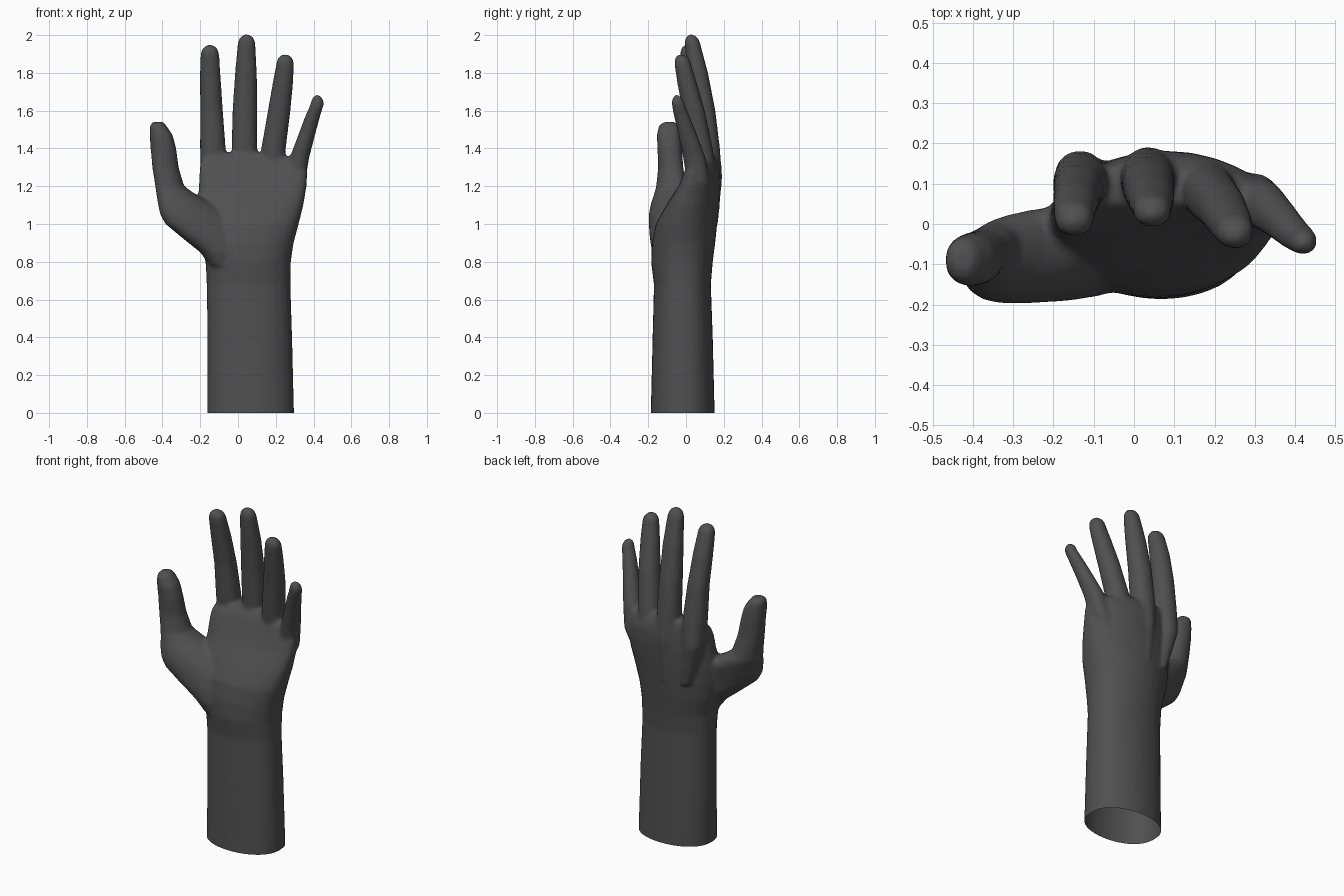
import bpy, bmesh, math

SIDES = 28
parts = bmesh.new()


def loft(rings):
    """Closed skin over level rings: (z, x0, x1, y0, y1, arch, skew)."""
    loops = []
    for z, x0, x1, y0, y1, *bend in rings:
        arch, skew = (bend + [0, 0])[:2]
        loop = []
        for i in range(SIDES):
            a = 2 * math.pi * i / SIDES
            c, s = math.cos(a), math.sin(a)
            x = (x0 + x1) / 2 + (x1 - x0) / 2 * c
            y = (y0 + y1) / 2 + (y1 - y0) / 2 * math.copysign(abs(s) ** 0.85, s)
            loop.append(parts.verts.new((x, y - arch * c * c + skew * c, z)))
        loops.append(loop)
    for a, b in zip(loops, loops[1:]):
        for i in range(SIDES):
            j = (i + 1) % SIDES
            parts.faces.new((a[i], a[j], b[j], b[i]))
    parts.faces.new(loops[0][::-1])
    parts.faces.new(loops[-1])


def finger(points):
    """Tapered finger through (z, x, y, half width, half depth), round tip."""
    z, x, y, w, d = points[-1]
    tip = [(z + 0.05 * math.sin(t), x, y - 0.006 * t, w * math.cos(t), d * math.cos(t))
           for t in (0.4, 0.8, 1.15, 1.4)]
    loft([(z, x - w, x + w, y - d, y + d) for z, x, y, w, d in points + tip])


# Forearm, wrist and palm
loft([(-0.06, -0.163, 0.297, -0.187, 0.152),
      (0.0, -0.163, 0.297, -0.187, 0.152),
      (0.4, -0.162, 0.287, -0.177, 0.142),
      (0.68, -0.166, 0.278, -0.17, 0.132),
      (0.8, -0.172, 0.280, -0.185, 0.142),
      (0.9, -0.2, 0.295, -0.18, 0.155, 0.01),
      (1.0, -0.215, 0.322, -0.16, 0.165, 0.02),
      (1.1, -0.215, 0.347, -0.105, 0.175, 0.035),
      (1.2, -0.208, 0.364, -0.04, 0.182, 0.05),
      (1.28, -0.205, 0.368, 0.0, 0.18, 0.06),
      (1.33, -0.2, 0.33, 0.02, 0.17, 0.05),
      (1.375, -0.17, 0.22, 0.05, 0.15, 0.03)])

# Thumb with its fleshy base and web
loft([(0.78, -0.15, -0.02, -0.16, 0.02),
      (0.85, -0.2, 0.02, -0.18, 0.04, 0, 0.02),
      (0.93, -0.3, 0.04, -0.185, 0.04, 0, 0.04),
      (1.0, -0.385, 0.02, -0.185, 0.03, 0, 0.05),
      (1.05, -0.413, -0.04, -0.185, 0.03, 0, 0.05),
      (1.11, -0.425, -0.13, -0.175, 0.03, 0, 0.045),
      (1.155, -0.432, -0.22, -0.165, 0.02, 0, 0.03),
      (1.2, -0.438, -0.285, -0.155, 0.0, 0, 0.02),
      (1.3, -0.454, -0.314, -0.147, -0.015, 0, 0.01),
      (1.4, -0.463, -0.327, -0.152, -0.02),
      (1.47, -0.468, -0.345, -0.155, -0.025),
      (1.52, -0.468, -0.378, -0.145, -0.035),
      (1.54, -0.452, -0.395, -0.12, -0.055)])

# Index, middle, ring and little finger, each rooted in a knuckle
finger([(1.0, -0.09, 0.125, 0.03, 0.03), (1.25, -0.135, 0.115, 0.062, 0.068),
        (1.4, -0.133, 0.1, 0.068, 0.07), (1.6, -0.14, 0.08, 0.06, 0.063),
        (1.78, -0.147, 0.045, 0.055, 0.056), (1.9, -0.149, 0.015, 0.049, 0.046)])
finger([(1.0, 0.035, 0.135, 0.03, 0.035), (1.25, 0.035, 0.122, 0.06, 0.07),
        (1.4, 0.034, 0.112, 0.068, 0.068), (1.6, 0.036, 0.093, 0.065, 0.063),
        (1.8, 0.042, 0.063, 0.058, 0.054), (1.955, 0.045, 0.034, 0.047, 0.042)])
finger([(1.0, 0.13, 0.12, 0.03, 0.035), (1.25, 0.185, 0.095, 0.055, 0.068),
        (1.4, 0.188, 0.075, 0.065, 0.067), (1.6, 0.218, 0.04, 0.06, 0.06),
        (1.75, 0.238, 0.005, 0.054, 0.052), (1.85, 0.25, -0.018, 0.047, 0.044)])
finger([(1.05, 0.23, 0.08, 0.03, 0.035), (1.22, 0.3, 0.065, 0.055, 0.062),
        (1.35, 0.325, 0.045, 0.052, 0.06), (1.47, 0.363, 0.01, 0.045, 0.05),
        (1.57, 0.395, -0.022, 0.04, 0.042), (1.635, 0.42, -0.042, 0.036, 0.035)])

mesh = bpy.data.meshes.new("hand")
bmesh.ops.recalc_face_normals(parts, faces=parts.faces)
parts.to_mesh(mesh)
parts.free()
hand = bpy.data.objects.new("hand", mesh)
bpy.context.collection.objects.link(hand)

# Fuse the parts into one skin and soften the joins
fuse = hand.modifiers.new("fuse", "REMESH")
fuse.mode = "VOXEL"
fuse.voxel_size = 0.011
soften = hand.modifiers.new("soften", "SMOOTH")
soften.factor = 0.5
soften.iterations = 8
depsgraph = bpy.context.evaluated_depsgraph_get()
skin = bpy.data.meshes.new_from_object(hand.evaluated_get(depsgraph))
hand.modifiers.clear()
hand.data = skin

# Cut the forearm off open at the base
bm = bmesh.new()
bm.from_mesh(skin)
bmesh.ops.bisect_plane(bm, geom=bm.verts[:] + bm.edges[:] + bm.faces[:],
                       plane_co=(0, 0, 0), plane_no=(0, 0, 1), clear_inner=True)
for face in bm.faces:
    face.smooth = True
bm.to_mesh(skin)
bm.free()

# Dark grey skin
grey = bpy.data.materials.new("dark grey")
grey.diffuse_color = (0.08, 0.08, 0.08, 1)
skin.materials.clear()
skin.materials.append(grey)
